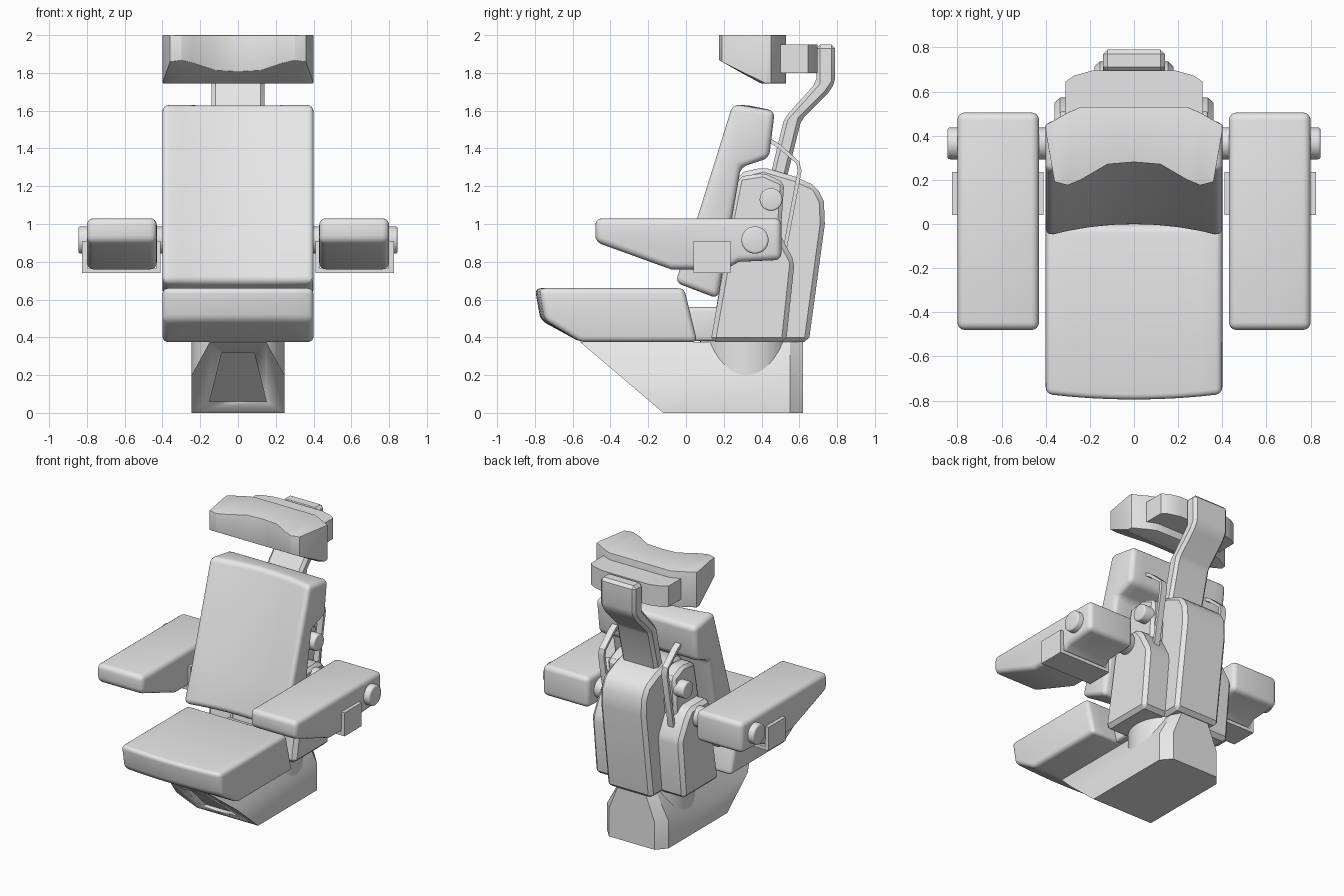
import bpy, bmesh, math
from mathutils import Matrix

cube = bpy.data.objects.get("Cube")
if cube:
    bpy.data.objects.remove(cube, do_unlink=True)

grey = bpy.data.materials.new("light grey")
grey.use_nodes = True
grey.diffuse_color = (0.8, 0.8, 0.8, 1)
grey.node_tree.nodes["Principled BSDF"].inputs["Base Color"].default_value = (0.8, 0.8, 0.8, 1)


def apply(obj, kind, **settings):
    bpy.ops.object.select_all(action="DESELECT")
    bpy.context.view_layer.objects.active = obj
    obj.select_set(True)
    mod = obj.modifiers.new(kind, kind)
    for key, value in settings.items():
        setattr(mod, key, value)
    bpy.ops.object.modifier_apply(modifier=mod.name)


def finish(name, bm, bevel=0, segments=3, mirror=False):
    bmesh.ops.recalc_face_normals(bm, faces=bm.faces)
    mesh = bpy.data.meshes.new(name)
    bm.to_mesh(mesh)
    bm.free()
    obj = bpy.data.objects.new(name, mesh)
    bpy.context.collection.objects.link(obj)
    mesh.materials.append(grey)
    if bevel:
        apply(obj, "BEVEL", width=bevel, segments=segments, limit_method="ANGLE",
              angle_limit=math.radians(28))
    if mirror:
        apply(obj, "MIRROR", use_mirror_merge=False)
    bpy.ops.object.select_all(action="DESELECT")
    bpy.context.view_layer.objects.active = obj
    obj.select_set(True)
    bpy.ops.object.shade_smooth_by_angle(angle=math.radians(32))
    return obj


def loft(name, rings, **style):
    """Skin a row of equal rings and cap both ends."""
    bm = bmesh.new()
    loops = [[bm.verts.new(p) for p in ring] for ring in rings]
    n = len(loops[0])
    for a, b in zip(loops, loops[1:]):
        for i in range(n):
            j = (i + 1) % n
            bm.faces.new((a[i], a[j], b[j], b[i]))
    bm.faces.new(loops[0])
    bm.faces.new(loops[-1])
    return finish(name, bm, **style)


def prism(name, profile, x0, x1, **style):
    """Extrude a side profile of (y, z) points across x."""
    return loft(name, [[(x, y, z) for y, z in profile] for x in (x0, x1)], **style)


def plan(name, outline, z0, z1, **style):
    """Extrude an (x, y) outline upward, mirrored across x."""
    full = outline + [(-x, y) for x, y in reversed(outline)]
    return loft(name, [[(x, y, z) for x, y in full] for z in (z0, z1)], **style)


def box(y0, y1, z0, z1):
    return [(y0, z0), (y1, z0), (y1, z1), (y0, z1)]


def cylinder(name, radius, length, place, axis="X", **style):
    bm = bmesh.new()
    turn = Matrix.Rotation(math.pi / 2, 4, "Y") if axis == "X" else Matrix()
    bmesh.ops.create_cone(bm, cap_ends=True, segments=40, radius1=radius, radius2=radius,
                          depth=length, matrix=Matrix.Translation(place) @ turn)
    return finish(name, bm, **style)


# Pedestal with a raked front and a tapered tail
def slope(z):
    return -0.12 - 1.173 * z


half = [(0.245, 0), (0.245, 0.2), (0.15, 0.375)]
section = half + [(-x, z) for x, z in reversed(half)]
base = loft("pedestal_base", [
    [(x, slope(z), z) for x, z in section],
    [(x, 0.55, z) for x, z in section],
    [(x * 0.75, 0.62, z) for x, z in section]])

# Recessed panel in the raked front
panel = [(-0.15, 0.06), (0.15, 0.06), (0.085, 0.32), (-0.085, 0.32)]
cutter = loft("panel_cutter", [[(x, slope(z) + d, z) for x, z in panel] for d in (-0.1, 0.04)])
cutter.hide_render = True
apply(base, "BOOLEAN", object=cutter, operation="DIFFERENCE", solver="EXACT")
bpy.data.objects.remove(cutter, do_unlink=True)

cylinder("swivel_column", 0.245, 0.36, (0, 0.32, 0.2), axis="Z")

# Seat cushion with a slightly bowed front
seat = [(-0.80, 0.66), (-0.01, 0.66), (0.06, 0.375), (-0.56, 0.375), (-0.77, 0.49)]
stations = [i * 0.1 for i in range(-4, 5)]
loft("seat_cushion", [
    [(x, y + (0.025 * (x / 0.4) ** 2 if y < -0.6 else 0), z) for y, z in seat]
    for x in stations], bevel=0.03, segments=4)
prism("seat_bracket", box(-0.02, 0.2, 0.38, 0.56), -0.2, 0.2, bevel=0.02)

# Backrest with a hollowed front
front = [(-0.065, 0.69), (0.02, 0.93), (0.24, 1.635)]
rear = [(0.47, 1.6), (0.44, 1.35), (0.29, 1.3), (0.17, 0.605)]


def hollow(x):
    return 0.055 * (1 - (x / 0.4) ** 2)


loft("backrest", [
    [(x, y + hollow(x), z) for y, z in front] + [(x, y, z) for y, z in rear]
    for x in stations], bevel=0.035, segments=4)

# Headrest pad: plan stations give front and rear depth, underside rises forward
pad = [(0.4, 0.42, 0.45), (0.36, 0.19, 0.47), (0.3, 0.175, 0.505),
       (0.24, 0.2, 0.53), (0.12, 0.27, 0.53), (0, 0.28, 0.53)]
rings = []
for x, f, b in [(-x, f, b) for x, f, b in pad] + pad[-2::-1]:
    mid = max(f, 0.39)
    rings.append([(x, f, 2.0), (x, b, 2.0), (x, b, 1.745), (x, mid + 0.005, 1.745),
                  (x, f, 1.745 + (mid - f) * 0.57)])
loft("headrest_pad", rings, bevel=0.018)

# Headrest mount and cranked post
plan("headrest_mount", [(0.31, 0.49), (0.31, 0.645), (0.27, 0.672), (0.19, 0.695)], 1.8, 1.95)
prism("headrest_post", [(0.42, 1.15), (0.45, 1.27), (0.52, 1.56), (0.69, 1.75), (0.69, 1.95),
                        (0.79, 1.95), (0.79, 1.75), (0.75, 1.69), (0.61, 1.55), (0.54, 1.27),
                        (0.51, 1.15)],
      -0.14, 0.14, bevel=0.02, segments=1)

# Spine housing and its side blocks
prism("spine_housing", [(0.13, 0.375), (0.28, 1.27), (0.41, 1.3), (0.58, 1.25), (0.69, 1.2),
                        (0.73, 1.12), (0.735, 1.0), (0.65, 0.375)],
      -0.18, 0.18, bevel=0.025, segments=1)
prism("side_block", [(0.13, 0.375), (0.24, 1.0), (0.45, 1.0), (0.5, 0.94), (0.575, 0.8),
                     (0.53, 0.375)],
      0.15, 0.36, bevel=0.025, segments=1, mirror=True)
prism("upper_side_block", [(0.22, 0.95), (0.28, 1.25), (0.41, 1.27), (0.52, 1.22), (0.5, 0.93)],
      0.15, 0.27, bevel=0.02, segments=1, mirror=True)
cylinder("tilt_knob", 0.06, 0.15, (0.26, 0.45, 1.13), bevel=0.01, mirror=True)

# Bent straps linking backrest and housing
outer = [(0.42, 1.47), (0.5, 1.42), (0.6, 1.33), (0.612, 1.28), (0.53, 0.85)]
inner = [(0.51, 0.85), (0.59, 1.28), (0.585, 1.32), (0.49, 1.4), (0.42, 1.445)]
prism("rear_strap", outer + inner, 0.23, 0.275, mirror=True)

# Armrests, pivots and wrap-around brackets
prism("armrest", [(-0.48, 1.03), (0.505, 1.03), (0.505, 0.81), (0.28, 0.8), (0.21, 0.76),
                  (-0.08, 0.76), (-0.48, 0.905)],
      0.43, 0.8, bevel=0.035, segments=4, mirror=True)
cylinder("armrest_pivot", 0.072, 0.5, (0.595, 0.365, 0.915), bevel=0.012, mirror=True)
wrap = [(0.41, 0.91), (0.41, 0.74), (0.825, 0.74), (0.825, 0.91),
        (0.795, 0.91), (0.795, 0.765), (0.435, 0.765), (0.435, 0.91)]
loft("armrest_bracket", [[(x, y, z) for x, z in wrap] for y in (0.04, 0.235)], mirror=True)
